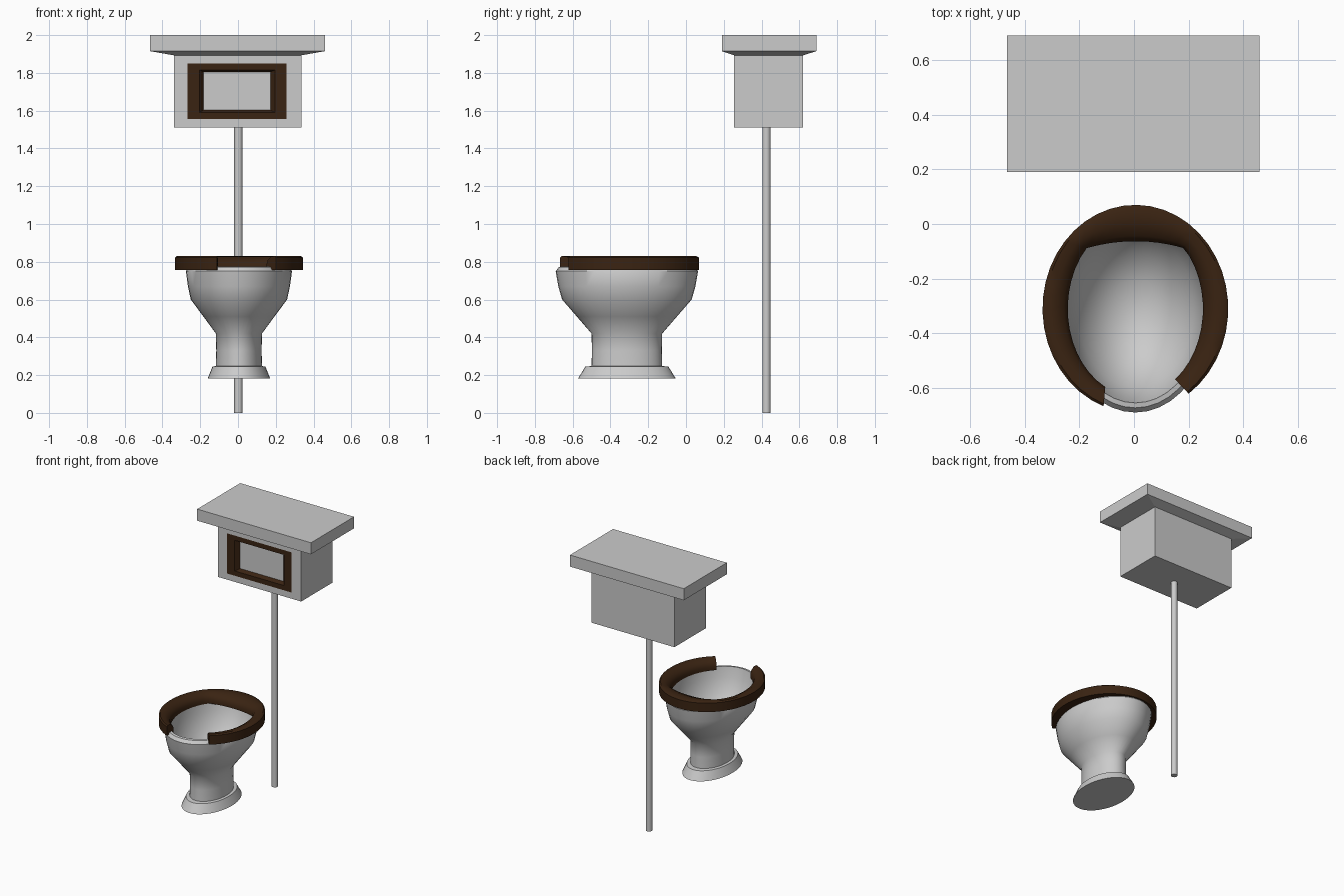
import bpy, bmesh
from math import sin, cos, pi, radians

if "Cube" in bpy.data.objects:
    bpy.data.objects.remove(bpy.data.objects["Cube"])

wood = bpy.data.materials.new("dark_wood")
wood.diffuse_color = (0.042, 0.017, 0.006, 1)
wood.use_nodes = True
wood.node_tree.nodes["Principled BSDF"].inputs["Base Color"].default_value = wood.diffuse_color


def loft(name, rings, closed=True, wrap=False, mats=(), angle=40):
    """Skin a list of point rings; closed = each ring loops, wrap = last ring joins the first."""
    bm = bmesh.new()
    vs = [[bm.verts.new(p) for p in r] for r in rings]
    n = len(rings[0])
    pairs = list(zip(vs, vs[1:])) + ([(vs[-1], vs[0])] if wrap else [])
    for a, b in pairs:
        for i in range(n if closed else n - 1):
            j = (i + 1) % n
            bm.faces.new((a[i], a[j], b[j], b[i]))
    if not wrap:
        bm.faces.new(vs[0])
        bm.faces.new(vs[-1])
    elif not closed:
        bm.faces.new([r[0] for r in vs])
        bm.faces.new([r[-1] for r in vs])
    bmesh.ops.recalc_face_normals(bm, faces=bm.faces)
    me = bpy.data.meshes.new(name)
    bm.to_mesh(me)
    bm.free()
    ob = bpy.data.objects.new(name, me)
    bpy.context.collection.objects.link(ob)
    for m in mats:
        me.materials.append(m)
    bpy.ops.object.select_all(action='DESELECT')
    ob.select_set(True)
    bpy.context.view_layer.objects.active = ob
    bpy.ops.object.shade_smooth_by_angle(angle=radians(angle))
    return ob


def oval(cx, cy, rx, ry, z, n=40):
    return [(cx + rx * cos(2 * pi * i / n), cy + ry * sin(2 * pi * i / n), z) for i in range(n)]


def rect_z(x0, x1, y0, y1, z):
    return [(x0, y0, z), (x1, y0, z), (x1, y1, z), (x0, y1, z)]


def rect_y(x0, x1, z0, z1, y):
    return [(x0, y, z0), (x1, y, z0), (x1, y, z1), (x0, y, z1)]


# cistern box with a wooden framed, recessed front panel
stone = bpy.data.materials.new("plain")
stone.diffuse_color = (0.8, 0.8, 0.8, 1)
stone.use_nodes = True
stone.node_tree.nodes["Principled BSDF"].inputs["Base Color"].default_value = stone.diffuse_color
cistern = loft("cistern", [
    rect_y(-0.34, 0.335, 1.51, 1.90, 0.62),
    rect_y(-0.34, 0.335, 1.51, 1.90, 0.255),
    rect_y(-0.267, 0.257, 1.555, 1.85, 0.255),
    rect_y(-0.205, 0.197, 1.59, 1.815, 0.255),
    rect_y(-0.183, 0.172, 1.603, 1.806, 0.285),
], mats=(stone, wood), angle=20)
for f in cistern.data.polygons[8:16]:
    f.material_index = 1

# cistern lid with sloped underside
loft("cistern_lid", [
    rect_z(-0.34, 0.335, 0.255, 0.62, 1.893),
    rect_z(-0.465, 0.46, 0.19, 0.69, 1.915),
    rect_z(-0.465, 0.46, 0.19, 0.69, 2.0),
], angle=5)

# flush pipe
loft("flush_pipe", [oval(0.002, 0.426, 0.022, 0.022, z, 16) for z in (0, 1.515)])

# bowl: outside from foot to rim, then down the inside
bowl_profile = [
    (0.165, 0.258, 0.183), (0.140, 0.220, 0.245), (0.122, 0.187, 0.248),
    (0.120, 0.185, 0.33), (0.122, 0.187, 0.42), (0.188, 0.265, 0.51),
    (0.255, 0.343, 0.60), (0.270, 0.363, 0.67), (0.281, 0.377, 0.75),
    (0.268, 0.360, 0.772), (0.252, 0.342, 0.775), (0.245, 0.325, 0.70),
    (0.215, 0.285, 0.60), (0.150, 0.205, 0.50), (0.080, 0.110, 0.45),
    (0.020, 0.028, 0.435),
]
loft("bowl", [oval(0.005, -0.313, rx, ry, z) for rx, ry, z in bowl_profile])

# horseshoe seat, open at the front, with a crowned top and straighter back edge
STEPS = 36


def seat_edge(t):
    a = radians(-55 + t * (250 + 55))
    b = radians(-54 + t * (243.6 + 54))
    outer = (0.005 + 0.34 * cos(a), -0.31 + 0.38 * sin(a))
    x = 0.2475 * cos(b)
    y = min(-0.31 + 0.32 * sin(b), -0.063 - 0.8 * x * x)
    return outer, (0.005 + x, y)


section = [(0, 0.757), (0, 0.822), (0.12, 0.83), (0.5, 0.828), (0.85, 0.81), (1, 0.785), (1, 0.757)]
rings = []
for k, z in section:
    ring = []
    for i in range(STEPS + 1):
        (ox, oy), (ix, iy) = seat_edge(i / STEPS)
        ring.append((ox + (ix - ox) * k, oy + (iy - oy) * k, z))
    rings.append(ring)
loft("seat", rings, closed=False, wrap=True, mats=(wood,))
